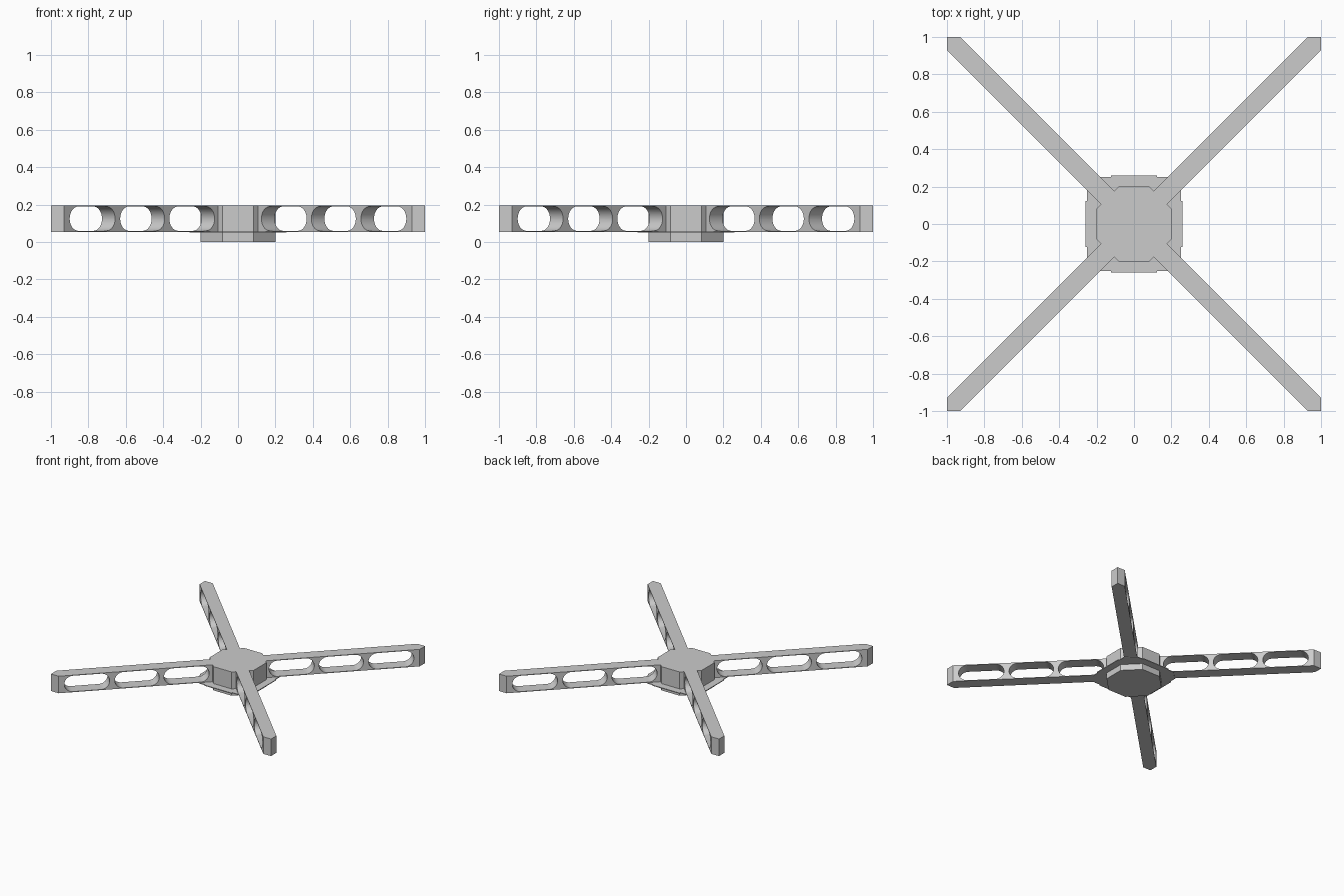
import bpy, bmesh
from math import pi, cos, sin, tan, sqrt, radians
from mathutils import Matrix

if "Cube" in bpy.data.objects:
    bpy.data.objects.remove(bpy.data.objects["Cube"])

TOP, ARM_Z = 0.195, 0.055
HALF = 0.0495            # half width of an arm
TIP = sqrt(2)            # distance from centre to an arm tip


def add_prism(bm, points, vec):
    """Add a closed prism: polygon points swept along vec."""
    face = bm.faces.new([bm.verts.new(p) for p in points])
    res = bmesh.ops.extrude_face_region(bm, geom=[face])
    bmesh.ops.translate(bm, vec=vec, verts=[v for v in res["geom"] if isinstance(v, bmesh.types.BMVert)])


def finish(bm, name):
    bmesh.ops.recalc_face_normals(bm, faces=bm.faces[:])
    mesh = bpy.data.meshes.new(name)
    bm.to_mesh(mesh)
    bm.free()
    ob = bpy.data.objects.new(name, mesh)
    bpy.context.collection.objects.link(ob)
    return ob


def prism(name, outline, z0, z1):
    bm = bmesh.new()
    add_prism(bm, [(x, y, z0) for x, y in outline], (0, 0, z1 - z0))
    return finish(bm, name)


def cut_square(half, flat):
    """Square outline with its corners cut off."""
    pts = []
    for k in range(4):
        c, s = round(cos(k * pi / 2)), round(sin(k * pi / 2))
        pts += [(c * x - s * y, s * x + c * y) for x, y in ((half, -flat), (half, flat))]
    return pts


# octagonal hub with thin stepped flange
R = 0.2
prism("hub", cut_square(R, R * tan(pi / 8)), 0, TOP)
prism("flange", cut_square(0.25, 0.18), 0.05, 0.056)
for i in range(4):
    tab = prism("flange_tab", [(0.25, -0.123), (0.26, -0.123), (0.26, 0.123), (0.25, 0.123)], 0.05, 0.056)
    tab.rotation_euler.z = i * pi / 2

# arm along +x with a right-angled point at its end
arm = prism("arm", [(R, -HALF), (TIP - HALF, -HALF), (TIP, 0), (TIP - HALF, HALF), (R, HALF)], ARM_Z, TOP)

# three rounded slots cut sideways through the arm
bm = bmesh.new()
rad, zc, n = 0.065, (ARM_Z + TOP) / 2, 16
for a, b in ((0.16, 0.402), (0.427, 0.665), (0.692, 0.935)):
    pts = []
    for centre, start in ((b * sqrt(2) - rad, -pi / 2), (a * sqrt(2) + rad, pi / 2)):
        for k in range(n + 1):
            t = start + pi * k / n
            pts.append((centre + rad * cos(t), -0.1, zc + rad * sin(t)))
    add_prism(bm, pts, (0, 0.2, 0))
cutter = finish(bm, "slot_cutter")
cutter.hide_render = True

mod = arm.modifiers.new("slots", "BOOLEAN")
mod.operation, mod.solver, mod.object = "DIFFERENCE", "EXACT", cutter
bpy.context.view_layer.objects.active = arm
arm.select_set(True)
bpy.ops.object.modifier_apply(modifier=mod.name)
bpy.data.objects.remove(cutter)
bpy.ops.object.shade_smooth_by_angle(angle=radians(30))

# four diagonal arms
for i in range(4):
    ob = arm if i == 0 else arm.copy()
    if i:
        bpy.context.collection.objects.link(ob)
    ob.rotation_euler.z = pi / 4 + i * pi / 2
